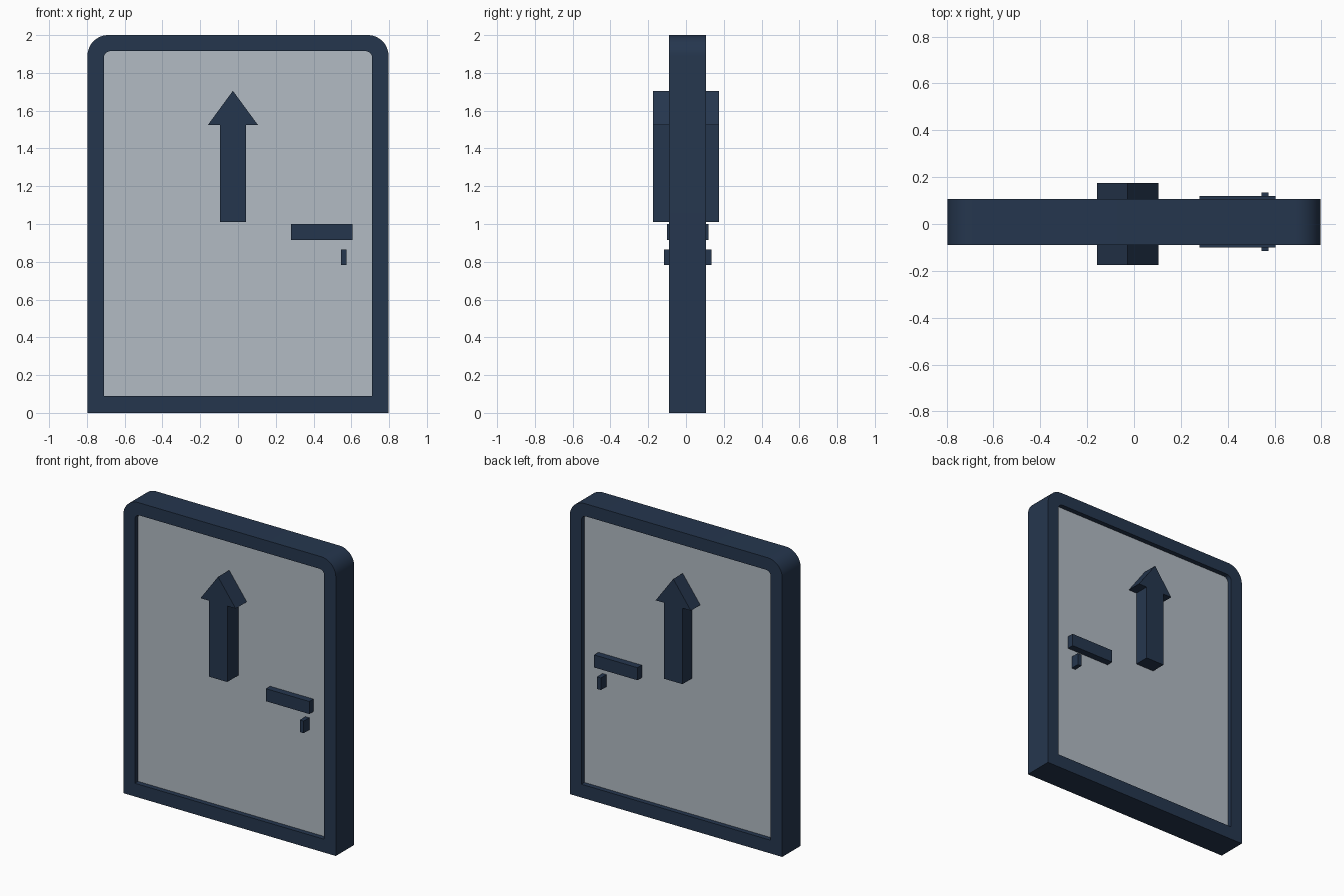
import bpy, bmesh, math

if "Cube" in bpy.data.objects:
    bpy.data.objects.remove(bpy.data.objects["Cube"])


def material(name, rgba):
    m = bpy.data.materials.new(name)
    m.diffuse_color = rgba
    m.use_nodes = True
    m.node_tree.nodes["Principled BSDF"].inputs["Base Color"].default_value = m.diffuse_color
    return m


navy = material("dark navy", (0.0185, 0.037, 0.076, 1))
glass = material("pale grey glass", (0.445, 0.497, 0.552, 0.8))


def arch(half, z0, z1, r, n=12):
    """Outline with square bottom corners and rounded top corners, in x and z."""
    pts = [(-half, z0), (half, z0)]
    for side in (1, -1):
        for i in range(n + 1):
            a = math.pi / 2 * i / n + (0 if side == 1 else math.pi / 2)
            pts.append((side * (half - r) + r * math.cos(a), z1 - r + r * math.sin(a)))
    return pts


def finish(name, bm, mat, smooth=False):
    bmesh.ops.recalc_face_normals(bm, faces=bm.faces)
    me = bpy.data.meshes.new(name)
    bm.to_mesh(me)
    bm.free()
    me.materials.append(mat)
    ob = bpy.data.objects.new(name, me)
    bpy.context.collection.objects.link(ob)
    if smooth:
        bpy.ops.object.select_all(action='DESELECT')
        ob.select_set(True)
        bpy.context.view_layer.objects.active = ob
        bpy.ops.object.shade_smooth_by_angle(angle=math.radians(30))
    return ob


def ring(bm, pts, y):
    return [bm.verts.new((x, y, z)) for x, z in pts]


def bridge(bm, a, b):
    n = len(a)
    for i in range(n):
        j = (i + 1) % n
        bm.faces.new((a[i], a[j], b[j], b[i]))


def prism(name, pts, y0, y1, mat):
    """Solid made by extruding an x-z outline along y."""
    bm = bmesh.new()
    a, b = ring(bm, pts, y0), ring(bm, pts, y1)
    bridge(bm, a, b)
    bm.faces.new(a)
    bm.faces.new(b)
    return finish(name, bm, mat)


def rect(x0, x1, z0, z1):
    return [(x0, z0), (x1, z0), (x1, z1), (x0, z1)]


# Door frame: outer and inner outlines joined into a hollow border
bm = bmesh.new()
outer = arch(0.797, 0, 2.0, 0.11)
inner = arch(0.71, 0.09, 1.915, 0.035)
loops = [ring(bm, outer, -0.09), ring(bm, outer, 0.107),
         ring(bm, inner, 0.107), ring(bm, inner, -0.09)]
for i in range(4):
    bridge(bm, loops[i], loops[(i + 1) % 4])
finish("door_frame", bm, navy, True)

# Pale panel recessed on both sides
prism("door_panel", arch(0.713, 0.087, 1.918, 0.038), -0.056, 0.074, glass)

# Upward arrow standing out on both faces
head, shaft, mid = 0.132, 0.069, -0.027
prism("arrow", [(mid - shaft, 1.01), (mid + shaft, 1.01), (mid + shaft, 1.525),
                (mid + head, 1.525), (mid, 1.705), (mid - head, 1.525),
                (mid - shaft, 1.525)], -0.175, 0.175, navy)

# Handle bar and lock below it
prism("handle", rect(0.28, 0.605, 0.915, 1.0), -0.1, 0.12, navy)
prism("lock", rect(0.545, 0.574, 0.783, 0.865), -0.116, 0.134, navy)
